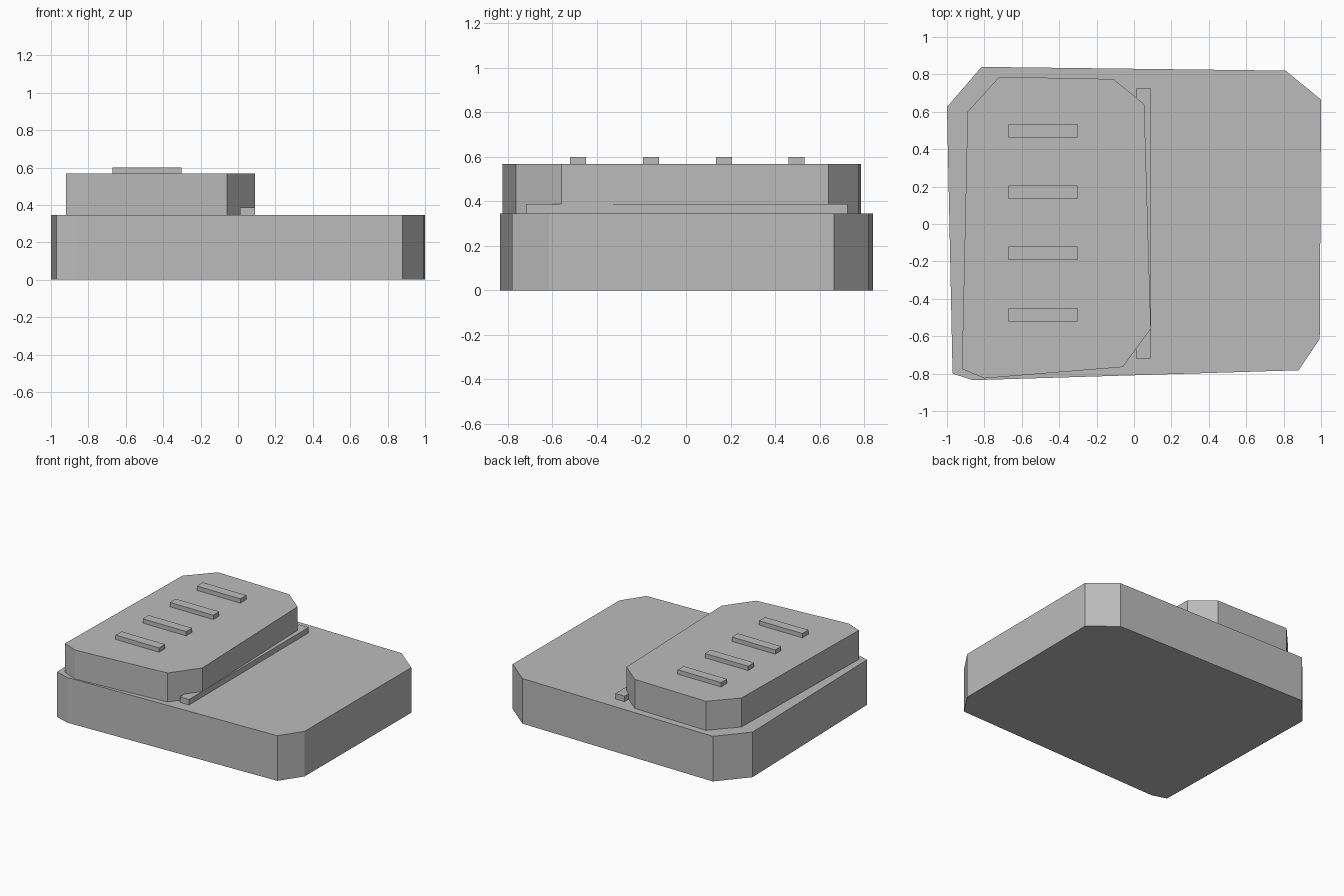
import bpy, bmesh

if "Cube" in bpy.data.objects:
    bpy.data.objects.remove(bpy.data.objects["Cube"])

grey = bpy.data.materials.new("plain grey")
grey.diffuse_color = (0.5, 0.5, 0.5, 1)
grey.use_nodes = True
grey.node_tree.nodes["Principled BSDF"].inputs["Base Color"].default_value = grey.diffuse_color


def slab(name, outline, z0, z1):
    """Extrude a flat outline from z0 up to z1."""
    bm = bmesh.new()
    face = bm.faces.new([bm.verts.new((x, y, z0)) for x, y in outline])
    top = bmesh.ops.extrude_face_region(bm, geom=[face])["geom"]
    bmesh.ops.translate(bm, vec=(0, 0, z1 - z0),
                        verts=[v for v in top if isinstance(v, bmesh.types.BMVert)])
    bmesh.ops.recalc_face_normals(bm, faces=bm.faces)
    mesh = bpy.data.meshes.new(name)
    bm.to_mesh(mesh)
    bm.free()
    mesh.materials.append(grey)
    obj = bpy.data.objects.new(name, mesh)
    bpy.context.collection.objects.link(obj)


def box(name, x0, x1, y0, y1, z0, z1):
    slab(name, [(x0, y0), (x1, y0), (x1, y1), (x0, y1)], z0, z1)


# Wide base with irregular clipped corners
slab("base_slab", [(-0.97, -0.80), (-0.86, -0.835), (0.88, -0.782), (0.993, -0.615),
                   (1.0, 0.665), (0.81, 0.82), (-0.815, 0.84), (-1.0, 0.625)], 0.0, 0.345)

# Raised block on the left side
slab("upper_block", [(-0.92, -0.775), (-0.80, -0.825), (-0.06, -0.765), (0.09, -0.56),
                     (0.055, 0.64), (-0.11, 0.775), (-0.72, 0.787), (-0.89, 0.60)], 0.34, 0.567)

# Thin strip along the foot of the raised block
box("edge_strip", 0.012, 0.09, -0.72, 0.725, 0.34, 0.387)

# Four ribs on the raised block
for i in range(4):
    y = -0.485 + i * 0.3275
    box(f"top_rib_{i + 1}", -0.67, -0.303, y - 0.036, y + 0.036, 0.56, 0.60)
